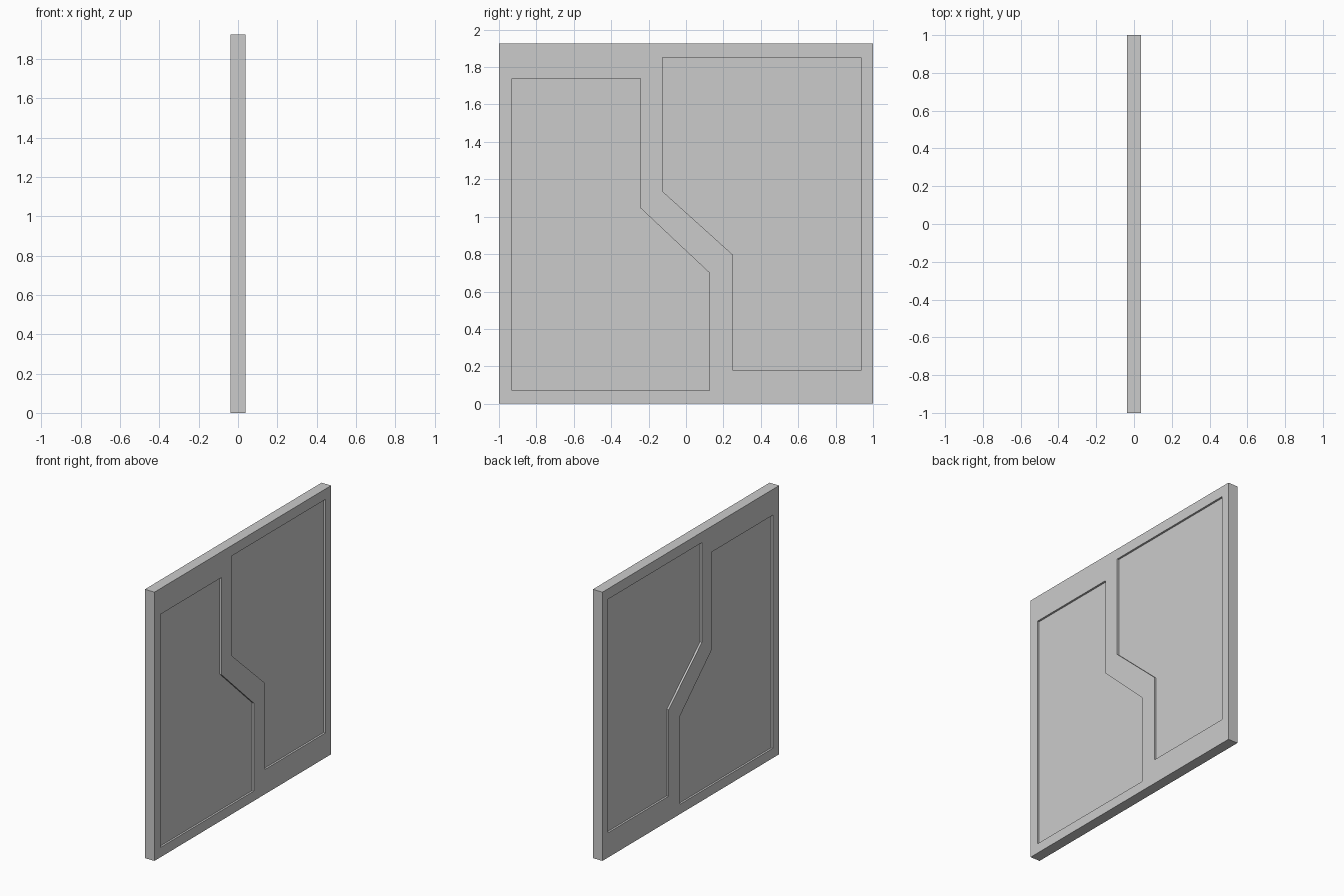
import bpy, bmesh

if "Cube" in bpy.data.objects:
    bpy.data.objects.remove(bpy.data.objects["Cube"])

HALF_T = 0.038   # half thickness of the slab
HEIGHT = 1.925
DEPTH = 0.014    # depth of the recessed panels


def prism(name, profile, x0, x1):
    """Extrude a (y, z) outline along x."""
    bm = bmesh.new()
    face = bm.faces.new([bm.verts.new((x0, y, z)) for y, z in profile])
    ext = bmesh.ops.extrude_face_region(bm, geom=[face])
    verts = [g for g in ext["geom"] if isinstance(g, bmesh.types.BMVert)]
    bmesh.ops.translate(bm, verts=verts, vec=(x1 - x0, 0, 0))
    bmesh.ops.recalc_face_normals(bm, faces=bm.faces)
    mesh = bpy.data.meshes.new(name)
    bm.to_mesh(mesh)
    bm.free()
    obj = bpy.data.objects.new(name, mesh)
    bpy.context.collection.objects.link(obj)
    return obj


# Door slab
slab = prism("door_slab", [(-1, 0), (1, 0), (1, HEIGHT), (-1, HEIGHT)],
             -HALF_T, HALF_T)

# Interlocking panel outlines, separated by a kinked band
panels = {
    "front_panel": [(-0.93, 0.07), (0.125, 0.07), (0.125, 0.70),
                    (-0.242, 1.045), (-0.242, 1.74), (-0.93, 1.74)],
    "rear_panel": [(0.935, 0.177), (0.935, 1.85), (-0.125, 1.85),
                   (-0.125, 1.135), (0.25, 0.797), (0.25, 0.177)],
}

# Recess both panels into both faces of the slab
for name, outline in panels.items():
    for side in (-1, 1):
        cutter = prism(name + "_cutter", outline,
                       side * (HALF_T - DEPTH), side * (HALF_T + 0.1))
        mod = slab.modifiers.new("recess", "BOOLEAN")
        mod.operation = "DIFFERENCE"
        mod.solver = "EXACT"
        mod.object = cutter
        cutter.hide_render = True
        bpy.context.view_layer.objects.active = slab
        bpy.ops.object.modifier_apply(modifier=mod.name)
        bpy.data.objects.remove(cutter)
